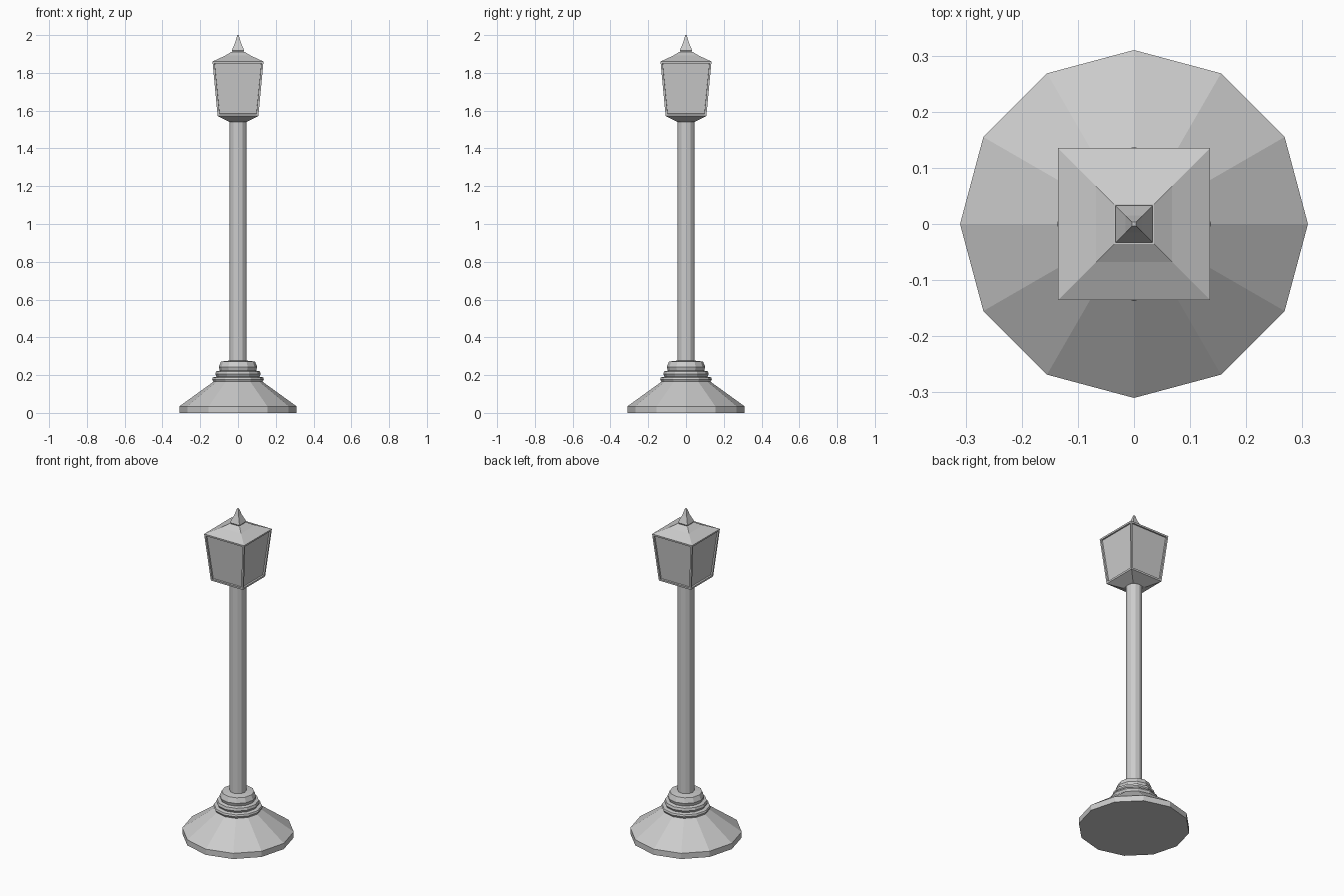
import bpy, bmesh, math

if "Cube" in bpy.data.objects:
    bpy.data.objects.remove(bpy.data.objects["Cube"])


def loft(name, profile, sides, turn=0.0, square=False):
    """Stack regular polygon rings from (radius, z) pairs; square radii are half-widths."""
    bm = bmesh.new()
    rings = []
    for r, z in profile:
        if square:
            r *= math.sqrt(2)
        rings.append([bm.verts.new((r * math.cos(turn + 2 * math.pi * i / sides),
                                    r * math.sin(turn + 2 * math.pi * i / sides), z))
                      for i in range(sides)])
    walls = []
    for a, b in zip(rings, rings[1:]):
        for i in range(sides):
            j = (i + 1) % sides
            walls.append(bm.faces.new((a[i], a[j], b[j], b[i])))
    bm.faces.new(rings[0][::-1])
    bm.faces.new(rings[-1])
    bm.normal_update()
    return name, bm, walls


def finish(part):
    name, bm, _ = part
    mesh = bpy.data.meshes.new(name)
    bm.to_mesh(mesh)
    bm.free()
    obj = bpy.data.objects.new(name, mesh)
    bpy.context.collection.objects.link(obj)
    return obj


Q = math.pi / 4

# Flared foot with stepped collar rings
finish(loft("base", [(0.31, 0), (0.31, 0.035), (0.13, 0.165), (0.137, 0.178),
                     (0.133, 0.188), (0.113, 0.192), (0.12, 0.205), (0.116, 0.22),
                     (0.096, 0.224), (0.102, 0.243), (0.09, 0.272), (0.045, 0.277)], 12))

# Post
finish(loft("pole", [(0.046, 0.26), (0.046, 1.55)], 12))

# Tapered cup under the lantern
finish(loft("lantern_cup", [(0.045, 1.54), (0.108, 1.572)], 4, Q, True))

# Lantern body with recessed panes
body = loft("lantern_body", [(0.108, 1.572), (0.135, 1.86)], 4, Q, True)
bmesh.ops.inset_individual(body[1], faces=body[2], thickness=0.015)
bmesh.ops.inset_individual(body[1], faces=body[2], thickness=0.001, depth=-0.009)
finish(body)

# Hipped roof
finish(loft("lantern_roof", [(0.135, 1.86), (0.068, 1.891), (0.036, 1.911)], 4, Q, True))

# Spike on top
finish(loft("finial", [(0.027, 1.905), (0.033, 1.918), (0.015, 1.962), (0.004, 2.0)],
            4, Q, True))
